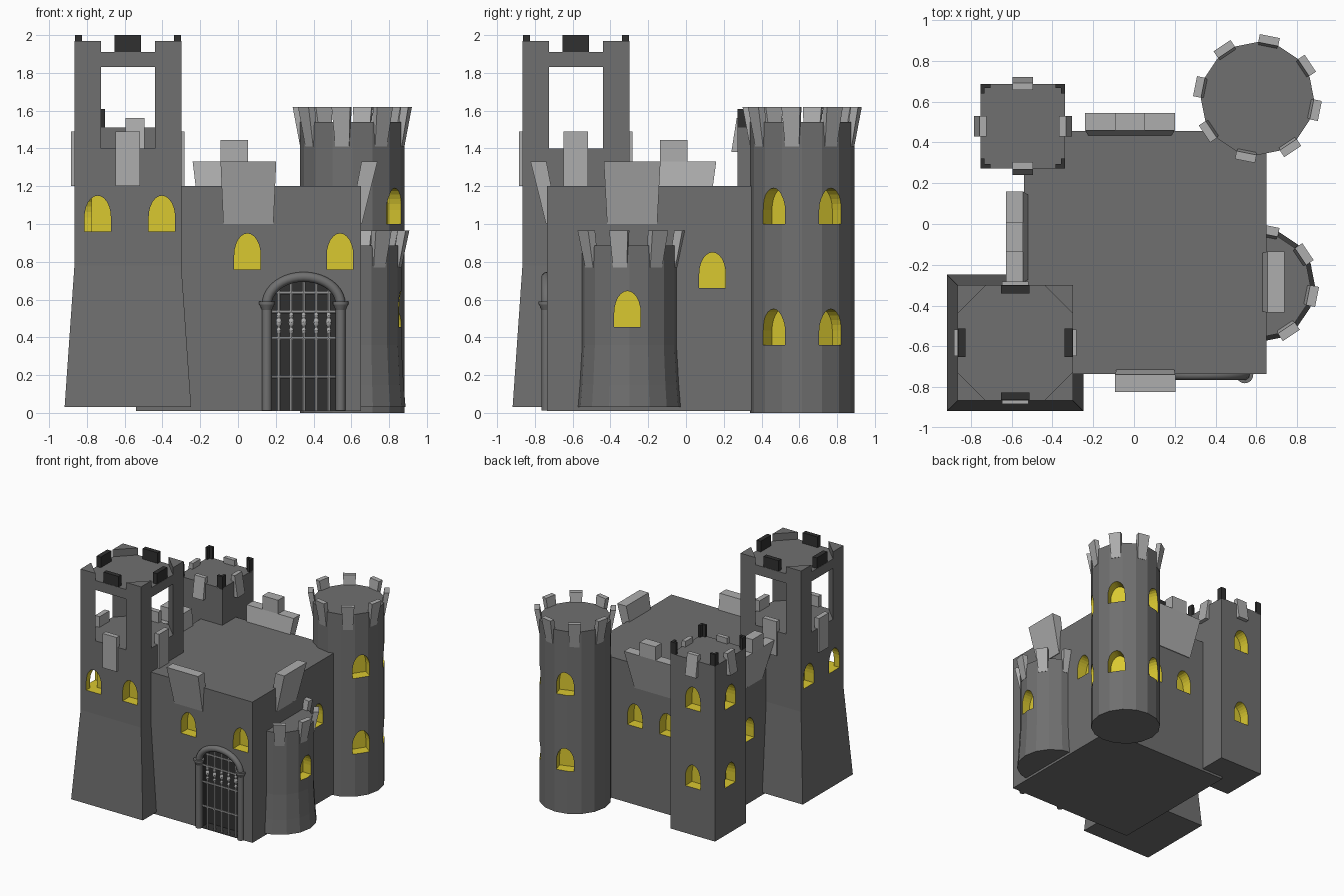
import bpy, bmesh
from math import sin, cos, pi, radians
from mathutils import Vector

if "Cube" in bpy.data.objects:
    bpy.data.objects.remove(bpy.data.objects["Cube"])


def material(name, r, g, b):
    m = bpy.data.materials.new(name)
    m.diffuse_color = (r, g, b, 1)
    m.use_nodes = True
    m.node_tree.nodes["Principled BSDF"].inputs["Base Color"].default_value = m.diffuse_color
    return m


STONE = material("stone", .16, .16, .16)
PALE = material("pale_stone", .42, .42, .42)
DARK = material("dark_stone", .03, .03, .03)
GLOW = material("window_yellow", .7, .58, .03)


def loft(name, rings, mat=STONE):
    """Closed solid through rings of 3D points."""
    bm = bmesh.new()
    vs = [[bm.verts.new(p) for p in r] for r in rings]
    n = len(vs[0])
    for a, b in zip(vs, vs[1:]):
        for i in range(n):
            bm.faces.new((a[i], a[(i + 1) % n], b[(i + 1) % n], b[i]))
    bm.faces.new(vs[0][::-1])
    bm.faces.new(vs[-1])
    bmesh.ops.recalc_face_normals(bm, faces=bm.faces[:])
    me = bpy.data.meshes.new(name)
    bm.to_mesh(me)
    bm.free()
    me.materials.append(mat)
    ob = bpy.data.objects.new(name, me)
    bpy.context.collection.objects.link(ob)
    return ob


def tower(name, cx, cy, n, levels, off=0.0):
    """n-sided tower from (z, radius) levels."""
    return loft(name, [[(cx + r * cos(off + 2 * pi * i / n), cy + r * sin(off + 2 * pi * i / n), z)
                        for i in range(n)] for z, r in levels])


def slab(name, x, y, deg, low, high, mat=PALE):
    """Merlon facing deg at wall point x, y; low/high = (z, width, inner, outer)."""
    n = Vector((cos(radians(deg)), sin(radians(deg)), 0))
    t = Vector((-n.y, n.x, 0))
    p = Vector((x, y, 0))
    return loft(name, [[p + t * (s * w / 2) + n * d + Vector((0, 0, z))
                        for s, d in ((-1, a), (1, a), (1, b), (-1, b))]
                       for z, w, a, b in (low, high)], mat)


def cut_arch(target, x, y, deg, z0, w=.14, straight=.075, rise=.115, depth=.09, mat=GLOW):
    """Carve an arched recess into target, lined with mat."""
    n = Vector((cos(radians(deg)), sin(radians(deg)), 0))
    t = Vector((-n.y, n.x, 0))
    prof = [(-w / 2, 0), (w / 2, 0)] + [
        (w / 2 * cos(pi * i / 12), straight + rise * sin(pi * i / 12)) for i in range(13)]
    base = Vector((x, y, z0))
    cutter = loft("cutter", [[base + t * u + n * d + Vector((0, 0, v)) for u, v in prof]
                             for d in (-depth, .06)], mat)
    cutter.hide_render = True
    mod = target.modifiers.new("recess", 'BOOLEAN')
    mod.operation, mod.solver, mod.object = 'DIFFERENCE', 'EXACT', cutter
    mod.material_mode = 'TRANSFER'
    bpy.context.view_layer.objects.active = target
    bpy.ops.object.modifier_apply(modifier=mod.name)
    bpy.data.objects.remove(cutter)


def rod(name, a, b, r, mat=PALE, sides=8, r2=None):
    a, b = Vector(a), Vector(b)
    bpy.ops.mesh.primitive_cone_add(vertices=sides, radius1=r, radius2=r if r2 is None else r2,
                                    depth=(b - a).length, location=(a + b) / 2)
    ob = bpy.context.object
    ob.name = name
    ob.rotation_euler = (b - a).to_track_quat('Z', 'Y').to_euler()
    ob.data.materials.append(mat)
    bpy.ops.object.shade_smooth_by_angle()
    return ob


Q = 2 ** .5

# Keep with recessed windows
X0, X1, Y0, Y1 = -.54, .65, -.735, .455
keep = loft("keep", [[(X0, Y0, z), (X1, Y0, z), (X1, Y1, z), (X0, Y1, z)] for z in (.01, 1.2)])
for x, y, deg, z in ((.05, Y0, -90, .76), (.54, Y0, -90, .76), (X1, .14, 0, .66),
                     (.16, Y1, 90, .67), (-.14, Y1, 90, .67), (X0, -.07, 180, .54)):
    cut_arch(keep, x, y, deg, z)

# Leaning battlements on the keep walls
for name, x, y, deg, w0, w1 in (("front", .055, Y0, -90, .265, .295), ("right", X1, -.285, 0, .265, .3),
                                ("back", -.02, Y1, 90, .36, .44), ("left", X0, -.065, 180, .36, .45)):
    slab(name + "_battlement", x, y, deg, (1.0, w0, -.06, .006), (1.33, w1, .004, .088))
    if name in ("back", "left"):
        slab(name + "_battlement_top", x, y, deg, (1.33, .147, .004, .088), (1.445, .147, .004, .088))

# Round corner tower
RX, RY, RR = .605, .615, .277
round_tower = tower("round_tower", RX, RY, 16, [(0, RR), (1.54, RR)])
for deg in (-34, 34, 108):
    for z in (.36, 1.0):
        cut_arch(round_tower, RX + .272 * cos(radians(deg)), RY + .272 * sin(radians(deg)), deg, z)
for i in range(8):
    slab("round_tower_merlon", RX, RY, -11.25 + 45 * i, (1.41, .075, .24, .274), (1.62, .1, .272, .312))

# Half-round tower on the right wall
HX, HY = .607, -.30
half_tower = tower("half_round_tower", HX, HY, 16,
                   [(.03, .28), (.15, .27), (.36, .258), (.885, .258)])
cut_arch(half_tower, HX + .258, HY - .01, 0, .455)
for i in range(-2, 3):
    slab("half_tower_merlon", HX, HY, -11.25 + 45 * i, (.77, .075, .22, .256), (.965, .1, .252, .296))

# Great tower: flared base, open belfry, octagonal roof
GX, GY, GH = -.583, -.583, .283
great = tower("great_tower", GX, GY, 4, [(.03, .335 * Q), (.78, GH * Q), (1.4, GH * Q)], pi / 4)
for d in (-.16, .18):
    cut_arch(great, GX + d, GY - GH, -90, .96)
    cut_arch(great, GX - GH, GY + d, 180, .96)
C = .14
for sx in (-1, 1):
    for sy in (-1, 1):
        x, y = GX + sx * GH, GY + sy * GH
        loft("belfry_post", [[(x, y, z), (x - sx * C, y, z), (x, y - sy * C, z)] for z in (1.4, 1.97)])
k = GH - C
octagon = [(GH, -k), (GH, k), (k, GH), (-k, GH), (-GH, k), (-GH, -k), (-k, -GH), (k, -GH)]
loft("belfry_roof", [[(GX + u, GY + v, z) for u, v in octagon] for z in (1.83, 1.91)])
for i in range(4):
    slab("roof_merlon", GX, GY, 90 * i, (1.91, .14, GH - .04, GH - .002), (2.0, .14, GH - .04, GH - .002), DARK)
    slab("belfry_merlon", GX, GY, 90 * i, (1.2, .13, GH - .025, GH + .017), (1.49, .13, GH - .025, GH + .017))

# Square back tower
BX, BY, BH = -.545, .48, .207
back = tower("back_tower", BX, BY, 4, [(.03, BH * Q), (1.51, BH * Q)], pi / 4)
for z in (.43, 1.09):
    cut_arch(back, BX - BH, BY, 180, z)
    cut_arch(back, BX, BY + BH, 90, z)
for i in range(4):
    slab("back_tower_merlon", BX, BY, 90 * i, (1.38, .1, BH - .02, BH + .033), (1.56, .1, BH - .03, BH + .005))
for sx in (-1, 1):
    for sy in (-1, 1):
        x, y = BX + sx * BH, BY + sy * BH
        ell = [(0, 0), (.048, 0), (.048, .02), (.02, .02), (.02, .048), (0, .048)]
        loft("corner_merlon", [[(x - sx * u, y - sy * v, z) for u, v in ell] for z in (1.5, 1.61)], DARK)

# Gateway: dark recess
CX, HALF, SPRING, RISE = .348, .195, .575, .145
cut_arch(keep, CX, Y0, -90, .012, w=.36, straight=.56, rise=.135, depth=.1, mat=DARK)

# Gateway: arched moulding with columns as one swept tube
path = [(CX + HALF, 0.012)] + [(CX + HALF * cos(pi * i / 20), SPRING + RISE * sin(pi * i / 20))
                              for i in range(21)] + [(CX - HALF, .012)]
cu = bpy.data.curves.new("gate_arch", 'CURVE')
cu.dimensions = '3D'
cu.bevel_depth, cu.bevel_resolution, cu.use_fill_caps = .026, 3, True
sp = cu.splines.new('POLY')
sp.points.add(len(path) - 1)
for p, (x, z) in zip(sp.points, path):
    p.co = (x, Y0 - .004, z, 1)
cu.materials.append(STONE)
bpy.context.collection.objects.link(bpy.data.objects.new("gate_arch", cu))
for s in (-1, 1):
    x = CX + s * HALF
    rod("capital_neck", (x, Y0 - .004, .545), (x, Y0 - .004, .575), .026, STONE, 16, .04)
    rod("capital_cap", (x, Y0 - .004, .575), (x, Y0 - .004, .59), .042, STONE, 16)

# Portcullis: bars, rails and turned ornaments
YB = Y0 + .02
for i in range(-2, 3):
    x = CX + i * .066
    top = .56 + .135 * (1 - (i * .066 / .18) ** 2) ** .5
    rod("gate_bar", (x, YB, .012), (x, YB, top), .009)
    for z, r in ((.435, .013), (.48, .017), (.515, .013)):
        bpy.ops.mesh.primitive_uv_sphere_add(segments=10, ring_count=6, radius=r, location=(x, YB, z))
        o = bpy.context.object
        o.name = "bar_ornament"
        o.scale.z = 1.5
        o.data.materials.append(PALE)
        bpy.ops.object.shade_smooth_by_angle()
for z, w in ((.19, .178), (.395, .178), (.535, .178), (.635, .145)):
    rod("gate_rail", (CX - w, YB, z), (CX + w, YB, z), .009)
